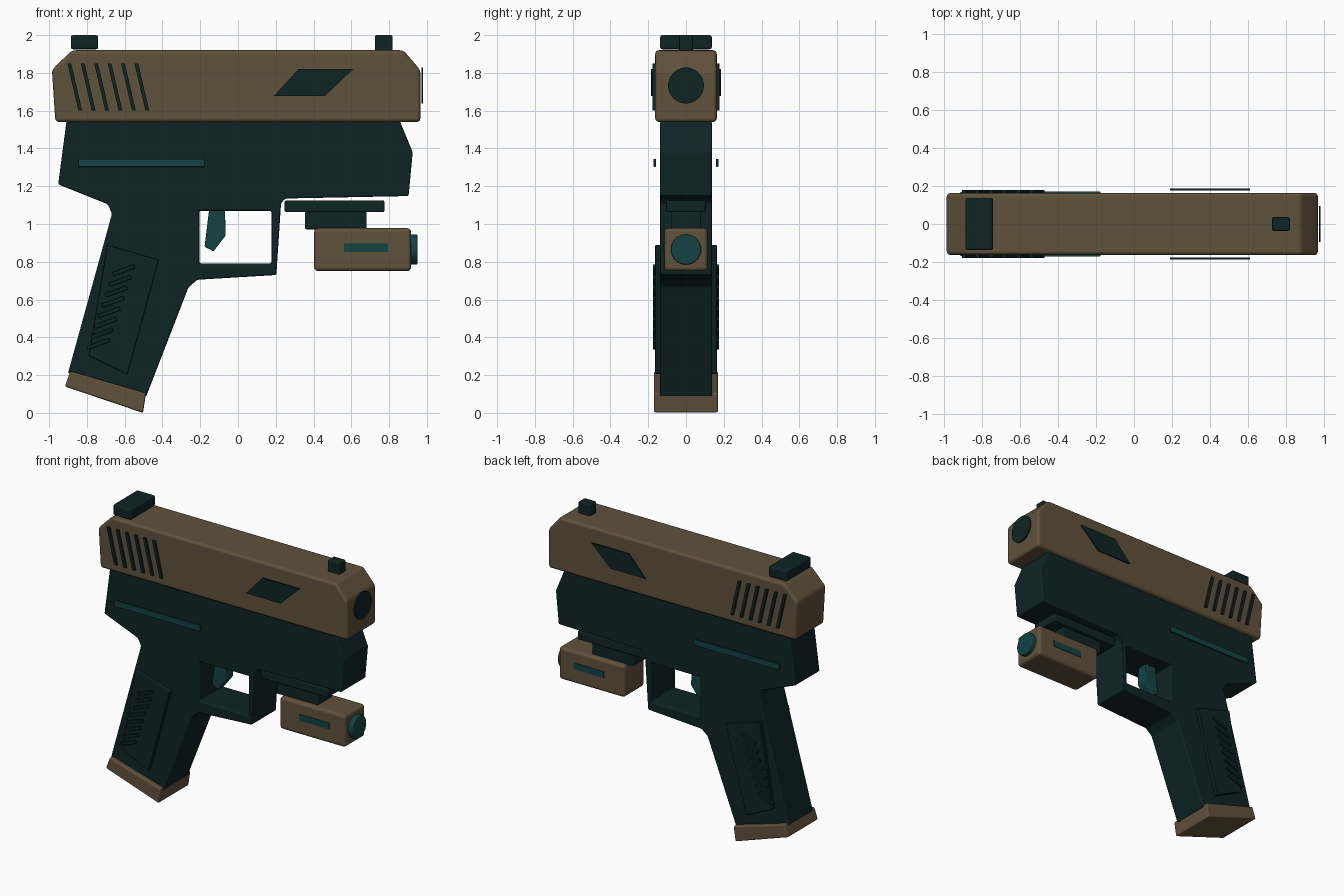
import bpy, bmesh, math
from mathutils import Matrix

if "Cube" in bpy.data.objects:
    bpy.data.objects.remove(bpy.data.objects["Cube"])


def material(name, rgb):
    m = bpy.data.materials.new(name)
    m.diffuse_color = (*rgb, 1)
    m.use_nodes = True
    m.node_tree.nodes["Principled BSDF"].inputs["Base Color"].default_value = m.diffuse_color
    return m


BROWN = material("earth brown", (0.118, 0.082, 0.045))
DARK = material("dark green black", (0.0046, 0.0175, 0.018))
TEAL = material("deep teal", (0.0065, 0.055, 0.058))


def finish(name, bm, mat, bevel):
    bmesh.ops.recalc_face_normals(bm, faces=bm.faces)
    me = bpy.data.meshes.new(name)
    bm.to_mesh(me)
    bm.free()
    me.materials.append(mat)
    ob = bpy.data.objects.new(name, me)
    bpy.context.collection.objects.link(ob)
    if bevel:
        for p in me.polygons:
            p.use_smooth = True
        add_bevel(ob, bevel)
    return ob


def add_bevel(ob, width):
    b = ob.modifiers.new("soft edges", 'BEVEL')
    b.width = width
    b.segments = 3
    b.limit_method = 'ANGLE'
    b.angle_limit = math.radians(25)
    b.harden_normals = True


def prism(name, profiles, spans, mat, bevel=0):
    """Extrude x/z outlines along y, once for every (y0, y1) span."""
    bm = bmesh.new()
    for pts in profiles:
        for y0, y1 in spans:
            face = bm.faces.new([bm.verts.new((x, y0, z)) for x, z in pts])
            ext = bmesh.ops.extrude_face_region(bm, geom=[face])["geom"]
            verts = [v for v in ext if isinstance(v, bmesh.types.BMVert)]
            bmesh.ops.translate(bm, verts=verts, vec=(0, y1 - y0, 0))
    return finish(name, bm, mat, bevel)


def rect(x0, x1, z0, z1):
    return [(x0, z0), (x1, z0), (x1, z1), (x0, z1)]


def mid(w):
    return [(-w, w)]


def sides(a, b):
    return [(-b, -a), (a, b)]


def disc(name, x0, x1, z, r, mat, bevel=0):
    bm = bmesh.new()
    mx = Matrix.Translation(((x0 + x1) / 2, 0, z)) @ Matrix.Rotation(math.pi / 2, 4, 'Y')
    bmesh.ops.create_cone(bm, cap_ends=True, segments=32, radius1=r, radius2=r,
                          depth=x1 - x0, matrix=mx)
    return finish(name, bm, mat, bevel)


# Slide with chamfered top ends
prism("slide", [[(-0.967, 1.54), (0.966, 1.54), (0.966, 1.815), (0.875, 1.92),
                 (-0.88, 1.92), (-0.985, 1.815)]], mid(0.163), BROWN, 0.02)

# Frame, grip and trigger guard in one outline, with the guard opening cut out
frame = prism("frame", [[(-0.908, 1.545), (-0.952, 1.21), (-0.69, 1.105), (-0.667, 1.055),
                         (-0.9, 0.21), (-0.487, 0.085), (-0.262, 0.665), (-0.215, 0.705),
                         (0.203, 0.73), (0.228, 1.11), (0.25, 1.135), (0.903, 1.148),
                         (0.925, 1.38), (0.857, 1.545)]], mid(0.137), DARK)
cutter = prism("guard_cutter", [rect(-0.205, 0.177, 0.792, 1.07)], mid(0.3), DARK)
cutter.hide_render = True
cutter.display_type = 'WIRE'
cut = frame.modifiers.new("guard opening", 'BOOLEAN')
cut.operation = 'DIFFERENCE'
cut.solver = 'EXACT'
cut.object = cutter
for p in frame.data.polygons:
    p.use_smooth = True
for p in cutter.data.polygons:
    p.use_smooth = True
add_bevel(frame, 0.016)

# Trigger
prism("trigger", [[(-0.15, 1.1), (-0.07, 1.1), (-0.065, 0.94), (-0.13, 0.855),
                   (-0.177, 0.88)]], mid(0.04), TEAL, 0.006)

# Magazine base plate
prism("grip_base", [[(-0.887, 0.222), (-0.917, 0.14), (-0.503, 0.0), (-0.487, 0.105)]],
      mid(0.17), BROWN, 0.01)

# Grip panels and their slanted ridges
prism("grip_panels", [[(-0.692, 0.89), (-0.42, 0.81), (-0.585, 0.205), (-0.79, 0.302)]],
      sides(0.12, 0.163), DARK, 0.005)
ridges = []
ca, sa = math.cos(math.radians(20)), math.sin(math.radians(20))
for i in range(8):
    t = i / 7
    cx, cz = -0.605 - 0.135 * t, 0.755 - 0.39 * t
    ridges.append([(cx + u * ca - v * sa, cz + u * sa + v * ca)
                   for u, v in rect(-0.062, 0.062, -0.011, 0.011)])
prism("grip_ridges", ridges, sides(0.155, 0.176), DARK, 0.004)

# Slide serrations and side windows
bars = [[(x, 1.85), (x + 0.02, 1.85), (x + 0.078, 1.6), (x + 0.058, 1.6)]
        for x in [-0.903 + 0.071 * i for i in range(6)]]
prism("slide_serrations", bars, sides(0.155, 0.178), DARK)
prism("slide_windows", [[(0.19, 1.678), (0.46, 1.678), (0.61, 1.82), (0.32, 1.82)]],
      sides(0.177, 0.186), DARK)

# Accent strips along the frame
prism("frame_strips", [rect(-0.847, -0.177, 1.303, 1.345)], sides(0.159, 0.171), TEAL, 0.003)

# Sights
prism("rear_sight", [rect(-0.885, -0.74, 1.925, 2.0)], mid(0.137), DARK, 0.012)
prism("front_sight", [rect(0.725, 0.818, 1.915, 2.0)], mid(0.036), DARK, 0.008)

# Muzzle
disc("muzzle", 0.971, 0.98, 1.733, 0.095, DARK)

# Accessory rail, mount and light
prism("rail", [rect(0.247, 0.775, 1.063, 1.125)], mid(0.105), DARK, 0.008)
prism("light_mount", [rect(0.355, 0.68, 0.972, 1.066)], mid(0.08), DARK, 0.008)
prism("light_body", [rect(0.403, 0.917, 0.75, 0.978)], mid(0.115), BROWN, 0.022)
prism("light_strips", [rect(0.56, 0.795, 0.853, 0.897)], sides(0.11, 0.12), TEAL)
disc("light_lens", 0.905, 0.95, 0.865, 0.08, TEAL, 0.008)
